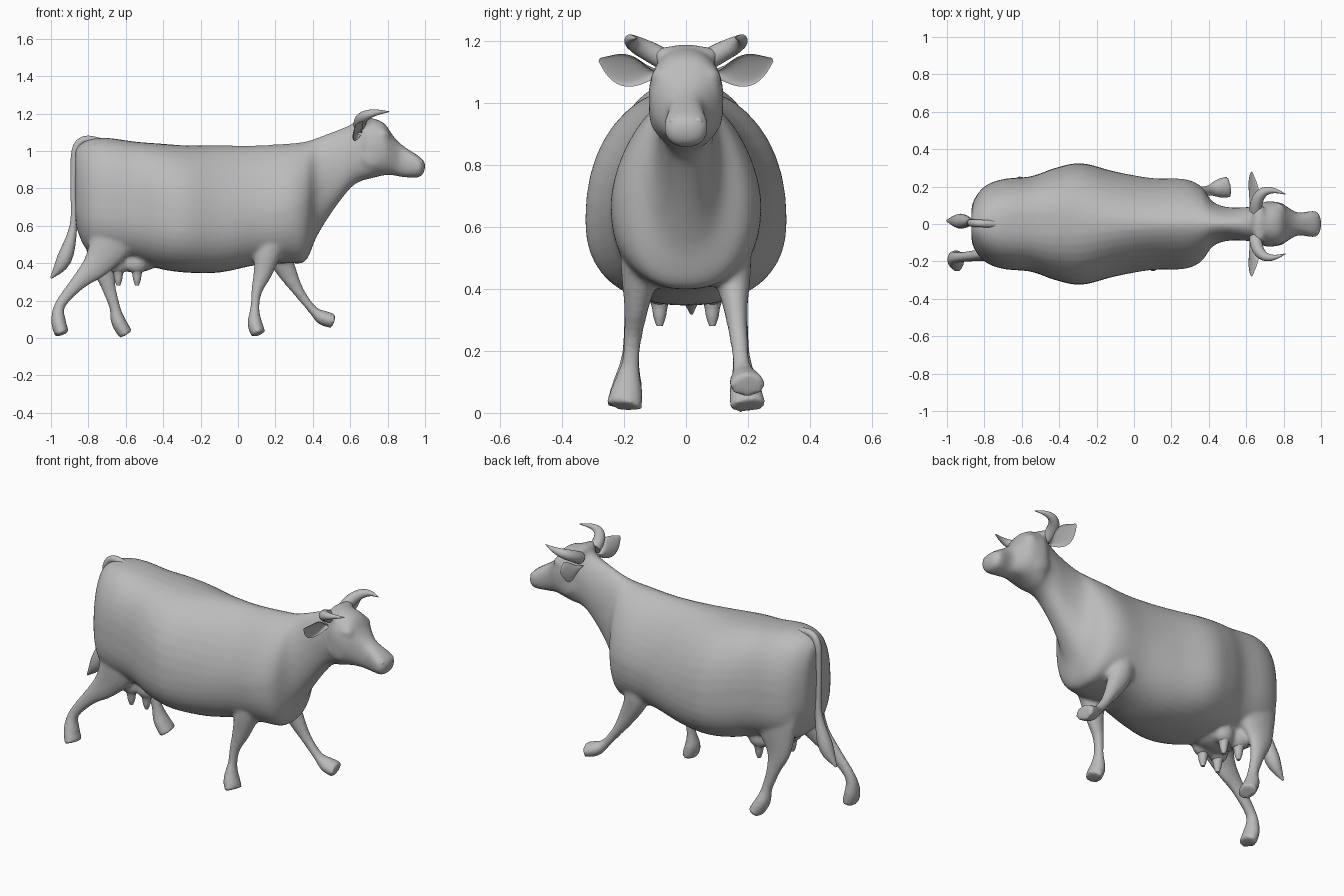
import bpy, bmesh, math
from mathutils import Vector

default_cube = bpy.data.objects.get("Cube")
if default_cube:
    bpy.data.objects.remove(default_cube)

grey = bpy.data.materials.new("plain grey")
grey.use_nodes = True
grey.diffuse_color = (.5, .5, .5, 1)
grey.node_tree.nodes["Principled BSDF"].inputs["Base Color"].default_value = grey.diffuse_color


def catmull_rom(before, start, end, after, t):
    """Smooth value between start and end."""
    slope = end - before
    bend = 2 * before - 5 * start + 4 * end - after
    twist = 3 * (start - end) + after - before
    return start + t / 2 * (slope + t * (bend + t * twist))


def smooth_rows(rows, steps=4):
    """Add smoothly interpolated rows between the given rows of numbers."""
    last = len(rows) - 1
    result = []
    for i in range(last):
        around = (rows[max(i - 1, 0)], rows[i], rows[i + 1], rows[min(i + 2, last)])
        for step in range(steps):
            result.append([catmull_rom(*column, step / steps) for column in zip(*around)])
    return result + [list(rows[last])]


def skin(bm, rings):
    """Bridge rings of points into a closed skin."""
    loops = [[bm.verts.new(point) for point in ring] for ring in rings]
    faces = [bm.faces.new(loops[0]), bm.faces.new(loops[-1])]
    for near, far in zip(loops, loops[1:]):
        for i in range(len(near)):
            faces.append(bm.faces.new((near[i - 1], near[i], far[i], far[i - 1])))
    bmesh.ops.recalc_face_normals(bm, faces=faces)


def circle(count):
    """Cosine and sine pairs around a circle."""
    angles = [math.tau * i / count for i in range(count)]
    return [(math.cos(angle), math.sin(angle)) for angle in angles]


def tube(bm, path, widths, depths, ref=(0, 1, 0), cup=1):
    """Tapered tube; widths run along ref, and cup below zero hollows one side."""
    rows = smooth_rows([(*point, w, d) for point, w, d in zip(path, widths, depths)])
    points = [Vector(row[:3]) for row in rows]
    rings = []
    for i, (*_, width, depth) in enumerate(rows):
        ahead = points[min(i + 1, len(points) - 1)]
        tangent = (ahead - points[max(i - 1, 0)]).normalized()
        side = Vector(ref)
        side = (side - tangent * side.dot(tangent)).normalized()
        across = side.cross(tangent)
        rings.append([points[i] + side * width * c + across * depth * (s * cup if s > 0 else s)
                      for c, s in circle(16)])
    skin(bm, rings)


def ball(bm, centre, radii):
    made = bmesh.ops.create_uvsphere(bm, u_segments=24, v_segments=14, radius=1)
    for vert in made["verts"]:
        vert.co = Vector(c + r * p for c, r, p in zip(centre, radii, vert.co))


def finish(name, bm):
    """Turn the mesh into a named, smooth-shaded object."""
    mesh = bpy.data.meshes.new(name)
    bm.to_mesh(mesh)
    bm.free()
    mesh.materials.append(grey)
    part = bpy.data.objects.new(name, mesh)
    bpy.context.collection.objects.link(part)
    bpy.ops.object.select_all(action="DESELECT")
    part.select_set(True)
    bpy.context.view_layer.objects.active = part
    bpy.ops.object.shade_smooth_by_angle(angle=math.radians(60))
    return part


# Torso, neck and head: x, top, bottom, half width
TORSO = [
    (-.87, .98, .68, .05), (-.86, 1.02, .58, .12), (-.8, 1.06, .46, .2), (-.7, 1.07, .43, .24),
    (-.55, 1.05, .41, .255), (-.42, 1.04, .37, .3), (-.28, 1.03, .35, .325), (-.1, 1.03, .35, .28),
    (.1, 1.03, .39, .245), (.27, 1.04, .4, .24), (.36, 1.05, .41, .2), (.42, 1.07, .54, .12),
    (.5, 1.1, .67, .09), (.6, 1.14, .8, .09), (.66, 1.18, .84, .1), (.7, 1.18, .85, .12),
    (.78, 1.15, .87, .115), (.83, 1.08, .87, .085), (.88, 1.03, .86, .06), (.97, .97, .86, .07),
    (1, .94, .9, .03)]


def rounded(value, power):
    return math.copysign(abs(value) ** power, value)


def section(x, top, bottom, width):
    """Egg-shaped ring: peaked above the shoulders, full at rump and head."""
    middle = bottom + (.4 + .15 * max(x, 0)) * (top - bottom)
    peak = 1 + .2 * math.cos(4 * (x - .2))
    ring = []
    for c, s in circle(40):
        power, height = (peak, top - middle) if s > 0 else (.85, middle - bottom)
        ring.append((x, width * rounded(c, power), middle + height * rounded(s, power)))
    return ring


body = bmesh.new()
skin(body, [section(*row) for row in smooth_rows(TORSO)])

# Walking legs: side, depths, then x and z from the trunk to the hoof
LEG_WIDTHS = (.07, .06, .04, .03, .03, .05, .06)
FORE = (.1, .07, .05, .03, .025, .04, .04)
HIND = (.16, .13, .08, .045, .03, .04, .04)
LEGS = [
    (-1, FORE, [(.2, .6), (.16, .45), (.13, .34), (.1, .25), (.09, .16), (.09, .08), (.11, .02)]),
    (1, FORE, [(.2, .6), (.22, .45), (.27, .34), (.33, .24), (.4, .15), (.45, .11), (.51, .09)]),
    (-1, HIND, [(-.66, .7), (-.67, .54), (-.75, .4), (-.85, .3), (-.95, .18), (-.96, .09), (-.94, .02)]),
    (1, HIND, [(-.68, .7), (-.7, .54), (-.72, .4), (-.7, .3), (-.66, .17), (-.64, .09), (-.6, .02)])]
for side, depths, path in LEGS:
    tube(body, [(x, side * (.14 + .01 * i), z) for i, (x, z) in enumerate(path)], LEG_WIDTHS, depths)

# Udder with a swelling above each teat, poll, brows and cheeks
TEATS = [(x, y) for x in (-.64, -.54) for y in (-.085, .085)]
ball(body, (-.55, 0, .46), (.16, .13, .11))
for x, y in TEATS:
    ball(body, (x, y, .4), (.06, .05, .06))
ball(body, (.67, 0, 1.155), (.04, .11, .034))
for side in (-1, 1):
    ball(body, (.765, .08 * side, 1.085), (.045, .033, .03))
    ball(body, (.72, .07 * side, .97), (.08, .05, .08))

# Fuse the body parts into one soft skin
cow = finish("body", body)
fuse = cow.modifiers.new("fuse", "REMESH")
fuse.mode = "VOXEL"
fuse.voxel_size = .011
fuse.use_smooth_shade = True
cow.modifiers.new("soften", "SMOOTH").iterations = 9

# Tail with tuft
TAIL = [(-.74, 1.05), (-.82, 1.06), (-.87, 1), (-.88, .8), (-.88, .6), (-.93, .42), (-1, .32)]
TAIL_RADII = (.02, .02, .02, .015, .02, .04, .005)
tail = bmesh.new()
tube(tail, [(x, .003 * i, z) for i, (x, z) in enumerate(TAIL)], TAIL_RADII, TAIL_RADII)
finish("tail", tail)

# Horns, ears, eyes and nostrils
along = [i / 6 for i in range(7)]
for name, side in (("left", 1), ("right", -1)):
    # Horn sweeps out, then curls forward and up
    horn = bmesh.new()
    path = [(.65 + .16 * t * t, side * (.07 + .11 * math.sin(2.2 * t)), 1.14 + .07 * t * (2 - t))
            for t in along]
    radii = [.002 + .032 * (1 - t * t) for t in along]
    tube(horn, path, radii, radii, ref=(0, 0, 1))
    finish(name + "_horn", horn)

    # Leaf-shaped ear, leaning and hollow towards the front
    ear = bmesh.new()
    path = [(.66 - .03 * t, side * (.09 + .19 * t), 1.09 + .05 * t * t) for t in along]
    widths = [.006 + .05 * math.sin(math.pi * t ** 1.2) for t in along]
    depths = [.003 + .045 * (1 - t) for t in along]
    tube(ear, path, widths, depths, ref=(-.4 * side, 0, -side), cup=-.45)
    finish(name + "_ear", ear)

    eye = bmesh.new()
    ball(eye, (.782, .092 * side, 1.06), (.02, .014, .016))
    finish(name + "_eye", eye)

    nostril = bmesh.new()
    ball(nostril, (.975, .038 * side, .94), (.014, .018, .016))
    finish(name + "_nostril", nostril)

# Teats
teats = bmesh.new()
TEAT_RADII = (.035, .025, .02, .01)
for x, y in TEATS:
    tube(teats, [(x, y, z) for z in (.37, .34, .31, .28)], TEAT_RADII, TEAT_RADII)
finish("teats", teats)
